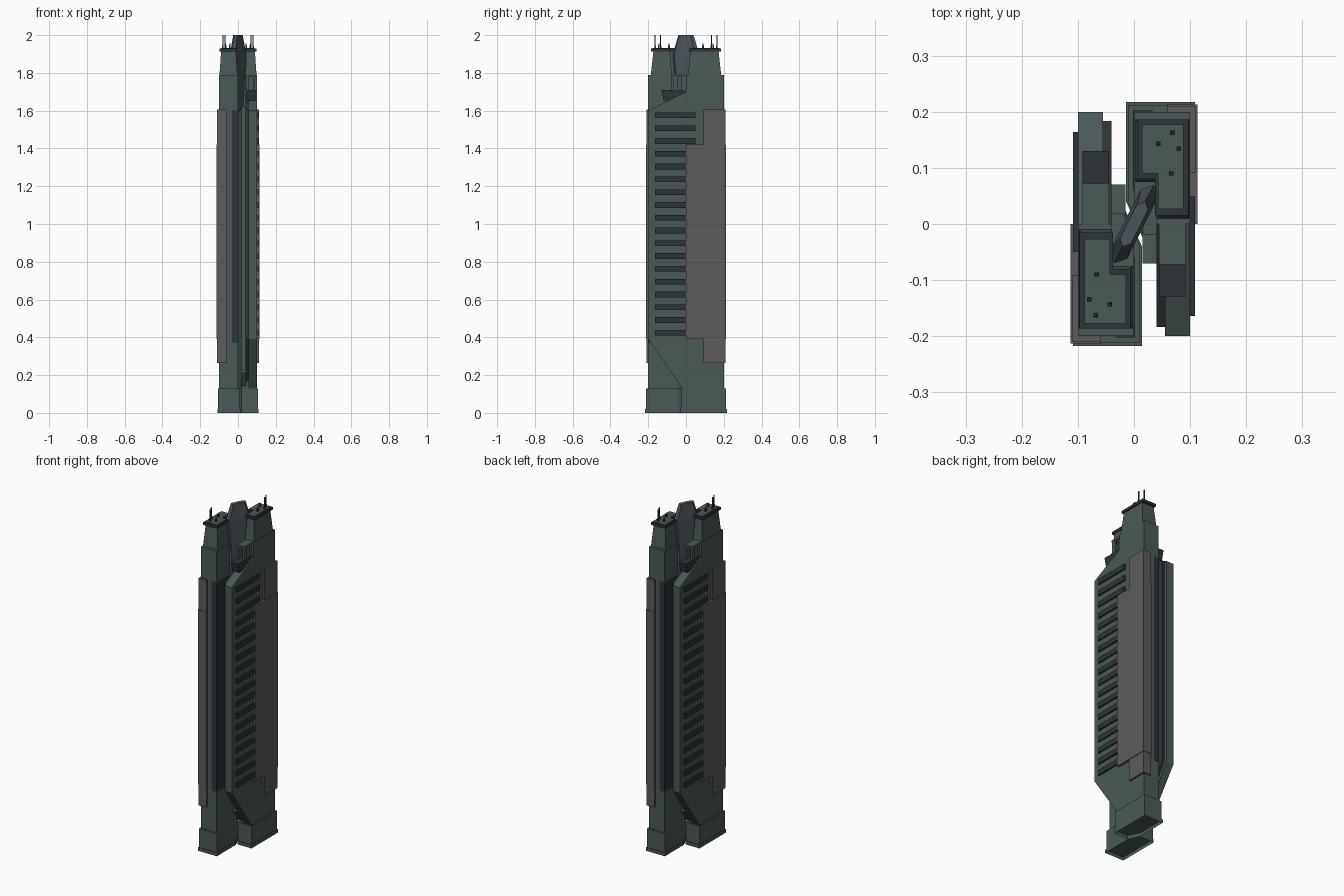
import bpy, bmesh, math
from mathutils import Matrix, Vector

if "Cube" in bpy.data.objects:
    bpy.data.objects.remove(bpy.data.objects["Cube"])


def material(name, rgb):
    m = bpy.data.materials.new(name)
    m.diffuse_color = (*rgb, 1)
    m.use_nodes = True
    m.node_tree.nodes["Principled BSDF"].inputs["Base Color"].default_value = m.diffuse_color
    return m


GREEN = material("green_metal", (0.07, 0.10, 0.095))
DARK = material("dark_metal", (0.028, 0.034, 0.040))
GREY = material("grey_panel", (0.11, 0.105, 0.105))
BLUE = material("blue_metal", (0.07, 0.09, 0.105))


def loft(name, lower, upper, mat, twin=True, open_bottom=False):
    """Skin two matching rings of points; twin adds the half turned by 180 degrees."""
    bm = bmesh.new()
    a = [bm.verts.new(p) for p in lower]
    b = [bm.verts.new(p) for p in upper]
    n = len(a)
    for i in range(n):
        j = (i + 1) % n
        bm.faces.new((a[i], a[j], b[j], b[i]))
    bm.faces.new(b)
    if not open_bottom:
        bm.faces.new(a[::-1])
    bmesh.ops.recalc_face_normals(bm, faces=bm.faces)
    if open_bottom and max(bm.faces, key=lambda f: f.calc_center_median().z).normal.z < 0:
        bmesh.ops.reverse_faces(bm, faces=bm.faces)
    me = bpy.data.meshes.new(name)
    bm.to_mesh(me)
    bm.free()
    me.materials.append(mat)
    for k in range(2 if twin else 1):
        ob = bpy.data.objects.new(name + ("_back", "_front")[k] if twin else name, me)
        ob.matrix_world = Matrix.Rotation(math.pi * k, 4, 'Z')
        bpy.context.collection.objects.link(ob)


def prism(name, pts, z0, z1, mat, top=None, **kw):
    loft(name, [(x, y, z0) for x, y in pts], [(x, y, z1) for x, y in (top or pts)], mat, **kw)


def side_prism(name, pts, x0, x1, mat):
    loft(name, [(x0, y, z) for y, z in pts], [(x1, y, z) for y, z in pts], mat)


def box(name, x0, x1, y0, y1, z0, z1, mat):
    prism(name, [(x0, y0), (x1, y0), (x1, y1), (x0, y1)], z0, z1, mat)


def tower_plan(x0, x1, y0, y1):
    # rectangle with the inner corner cut diagonally
    return [(x0, y1), (x0, 0.04), (0.018, y0), (x1, y0), (x1, y1)]


def roof_plan(x0, x1, y0, y1, nx, ny):
    # L shape leaving room for the central crest
    return [(x0, y1), (x0, ny), (nx, ny), (nx, y0), (x1, y0), (x1, y1)]


# Bases, open underneath
prism("base_flange", tower_plan(-0.014, 0.109, -0.03, 0.217), 0, 0.02, GREEN, open_bottom=True)
prism("base", tower_plan(-0.011, 0.106, -0.027, 0.212), 0.02, 0.13, GREEN, open_bottom=True)

# Main columns
prism("column", tower_plan(0.0, 0.10, -0.02, 0.2), 0.13, 1.62, GREEN)
prism("column_head", roof_plan(0.0, 0.10, 0.0, 0.2, 0.04, 0.075), 1.62, 1.79, GREEN)
prism("roof_block", roof_plan(0.003, 0.098, 0.01, 0.186, 0.04, 0.075), 1.79, 1.92, GREEN,
      top=roof_plan(0.012, 0.089, 0.024, 0.172, 0.043, 0.086))
prism("roof_rim", roof_plan(0.006, 0.097, 0.015, 0.186, 0.037, 0.08), 1.913, 1.928, DARK)
prism("roof_deck", roof_plan(0.014, 0.088, 0.027, 0.177, 0.043, 0.09), 1.925, 1.931, GREEN)

# Dark corner inset on the outer narrow face
box("corner_inset", -0.002, 0.033, 0.06, 0.202, 0.37, 1.60, DARK)

# Wing slabs overlapping the other column, dark layer inside
side_prism("wing_slab", [(-0.2, 0.39), (-0.02, 0.13), (0.02, 0.13), (0.02, 1.71),
                         (0.0, 1.70), (-0.2, 1.60)], 0.055, 0.10, GREEN)
side_prism("wing_inner", [(-0.184, 0.40), (-0.02, 0.165), (0.02, 0.165), (0.02, 1.70),
                          (-0.184, 1.605)], 0.04, 0.056, DARK)
side_prism("lower_gusset", [(-0.07, 0.21), (-0.01, 0.13), (0.0, 0.13), (0.0, 0.23), (-0.07, 0.23)],
           0.015, 0.042, GREEN)

# Louvre fins
for i in range(18):
    z = 0.424 + i * 0.0677
    box(f"fin_{i + 1}", 0.095, 0.109, -0.164, 0.05 if i > 14 else 0.002, z - 0.015, z + 0.015, DARK)

# Cladding wrapping round the outer corner
for name, t, y0, z0, z1 in (("large_panel", 0.013, 0.0, 0.39, 1.42),
                            ("tall_panel", 0.010, 0.092, 0.265, 1.605)):
    x1, y1 = 0.10 + t, 0.20 + t
    prism(name, [(0.098, y0), (x1, y0), (x1, y1), (0.06, y1), (0.06, 0.198), (0.098, 0.198)],
          z0, z1, GREY)

# Balcony cabin above the wing
side_prism("balcony", [(-0.13, 1.71), (-0.118, 1.655), (0.01, 1.655), (0.01, 1.71)], 0.045, 0.092, DARK)
for i, x in enumerate((0.045, 0.08)):
    box(f"balcony_post_{i + 1}", x, x + 0.011, -0.07, -0.045, 1.70, 1.79, GREEN)
box("balcony_cabin", 0.05, 0.088, -0.025, 0.01, 1.70, 1.79, GREEN)
box("balcony_roof", 0.045, 0.092, -0.072, 0.01, 1.778, 1.79, GREEN)

# Central diagonal crest and spine
along = Vector((0.45, 0.893, 0))
across = Vector((0.893, -0.45, 0))


def crest_ring(length, width, z):
    h = length - width
    return [along * u + across * v + Vector((0, 0, z)) for u, v in
            ((length, 0), (h, width), (-h, width), (-length, 0), (-h, -width), (h, -width))]


loft("crest_top", crest_ring(0.078, 0.017, 1.90), crest_ring(0.045, 0.011, 2.0), BLUE, twin=False)
loft("crest_body", crest_ring(0.05, 0.012, 1.60), crest_ring(0.078, 0.017, 1.90), BLUE, twin=False)

# Roof masts
for i, (x, y, top) in enumerate(((0.08, 0.134, 2.0), (0.068, 0.163, 2.0),
                                 (0.043, 0.143, 1.955), (0.066, 0.09, 1.955))):
    box(f"mast_{i + 1}", x - 0.0025, x + 0.0025, y - 0.0025, y + 0.0025, 1.925, top, DARK)
    box(f"mast_foot_{i + 1}", x - 0.004, x + 0.004, y - 0.004, y + 0.004, 1.925, 1.945, DARK)
